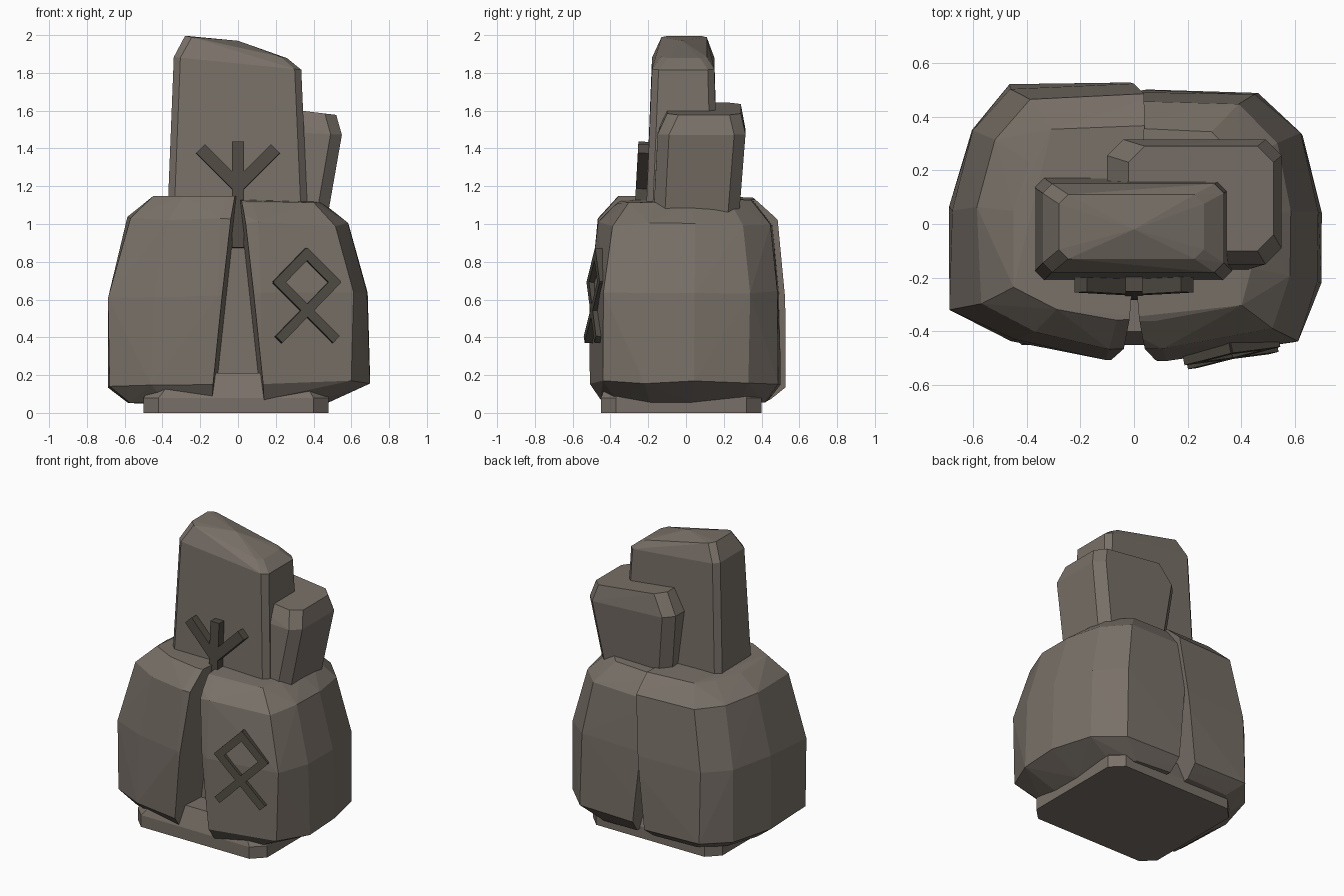
import bpy, bmesh, random
from mathutils import Vector, Matrix

random.seed(4)
default_cube = bpy.data.objects.get("Cube")
if default_cube:
    bpy.data.objects.remove(default_cube, do_unlink=True)


def make_material(name, colour):
    material = bpy.data.materials.new(name)
    material.use_nodes = True
    material.diffuse_color = colour
    shader = next(n for n in material.node_tree.nodes if n.type == 'BSDF_PRINCIPLED')
    shader.inputs["Base Color"].default_value = colour
    shader.inputs["Roughness"].default_value = 0.9
    return material


STONE = make_material("warm grey stone", (0.19, 0.163, 0.138, 1))
DARK = make_material("dark carved stone", (0.08, 0.07, 0.056, 1))


def finish(bm, name, material):
    bmesh.ops.recalc_face_normals(bm, faces=bm.faces[:])
    mesh = bpy.data.meshes.new(name)
    bm.to_mesh(mesh)
    bm.free()
    mesh.materials.append(material)
    obj = bpy.data.objects.new(name, mesh)
    bpy.context.collection.objects.link(obj)
    return obj


def hull(points):
    """Flat-faceted rock wrapped around a set of points."""
    bm = bmesh.new()
    for p in points:
        bm.verts.new(p)
    bmesh.ops.convex_hull(bm, input=bm.verts[:])
    loose = [v for v in bm.verts if not v.link_faces]
    bmesh.ops.delete(bm, geom=loose, context='VERTS')
    bmesh.ops.dissolve_limit(bm, angle_limit=0.01, verts=bm.verts[:], edges=bm.edges[:])
    return bm


def boulder(name, side, outline, levels):
    """Scale a plan outline up through the levels, then cut the leaning inner face."""
    def wobble():
        return random.uniform(-0.012, 0.012)
    points = [(x * sx + wobble(), y * sy + wobble(), z + wobble())
              for z, sx, sy in levels for x, y in outline]
    bm = hull(points)
    bmesh.ops.bisect_plane(bm, geom=bm.verts[:] + bm.edges[:] + bm.faces[:],
                           plane_co=(side * 0.03, -0.46, 1.1),
                           plane_no=Vector((side, 0.08, 0.105)).normalized(),
                           clear_inner=True)
    bmesh.ops.holes_fill(bm, edges=[e for e in bm.edges if e.is_boundary], sides=0)
    return finish(bm, name, STONE)


def block(name, rows, chamfer, peak=()):
    """Rough block: each row is height, tilt along x, then x and y limits."""
    points = list(peak)
    for z, tilt, x0, x1, y0, y1 in rows:
        for x, dx in ((x0, chamfer), (x1, -chamfer)):
            for y, dy in ((y0, chamfer), (y1, -chamfer)):
                points.append((x + dx, y, z + tilt * (x + dx)))
                points.append((x, y + dy, z + tilt * x))
    return finish(hull(points), name, STONE)


def ornament(name, strokes, width, depth, location, lean, turn):
    """Raised straight bars laid out in the xz plane, mirrored across x."""
    bm = bmesh.new()
    paths = []
    for a, b in strokes:
        paths.append((a, b))
        if a[0] or b[0]:
            paths.append(((-a[0], a[1]), (-b[0], b[1])))
    for a, b in paths:
        start, end = Vector((a[0], 0, a[1])), Vector((b[0], 0, b[1]))
        along = end - start
        turn_to = Vector((0, 0, 1)).rotation_difference(along).to_matrix().to_4x4()
        size = Matrix.Diagonal((width, depth, along.length + width * 0.8, 1))
        bmesh.ops.create_cube(bm, size=1,
                              matrix=Matrix.Translation((start + end) / 2) @ turn_to @ size)
    obj = finish(bm, name, DARK)
    obj.location = location
    obj.rotation_euler = (lean, 0, turn)
    return obj


# Pair of big faceted boulders, split by a narrow wedge at the front
boulder("left_boulder", 1,
        [(-.15, -.5), (.12, -.51), (.6, -.43), (.69, -.22),
         (.69, .04), (.62, .33), (.46, .49), (-.15, .5)],
        [(.06, .7, .87), (.16, 1, 1), (.64, 1, 1), (1, .85, .93), (1.12, .65, .7)])
boulder("right_boulder", -1,
        [(.15, -.5), (-.1, -.51), (-.46, -.44), (-.69, -.33),
         (-.7, .06), (-.62, .34), (-.48, .51), (.15, .52)],
        [(.06, .82, .85), (.14, .99, 1), (.62, .98, 1), (1.03, .82, .92), (1.14, .64, .7)])

# Low slab under the boulders
block("base_slab",
      [(0, 0, -.5, .48, -.45, .4), (.08, 0, -.5, .48, -.45, .4),
       (.21, 0, -.4, .4, -.4, .35)], 0.08)

# Tall standing stone with a sloping top, running down behind the wedge
block("tall_pillar",
      [(.12, 0, -.41, .41, -.25, .2), (1.85, -.1, -.34, .335, -.18, .15),
       (1.935, -.22, -.28, .26, -.13, .11)], 0.035, [(0, -.02, 1.97)])

# Shorter stone leaning outward behind it
block("short_pillar",
      [(.9, 0, -.03, .45, -.18, .27), (1.5, -.05, -.1, .55, -.15, .315),
       (1.64, -.12, -.02, .52, -.1, .29)], 0.06)

# Raised ornaments on the pillar and on the left boulder
ornament("pillar_ornament", [((0, -.3), (0, .21)), ((0, 0), (.18, .18))],
         0.065, 0.06, (0, -.235, 1.2), -0.055, 0)
ornament("boulder_ornament", [((-.14, -.22), (.15, .07)), ((.15, .07), (0, .22))],
         0.05, 0.08, (.36, -.457, .62), -0.06, 0.19)
